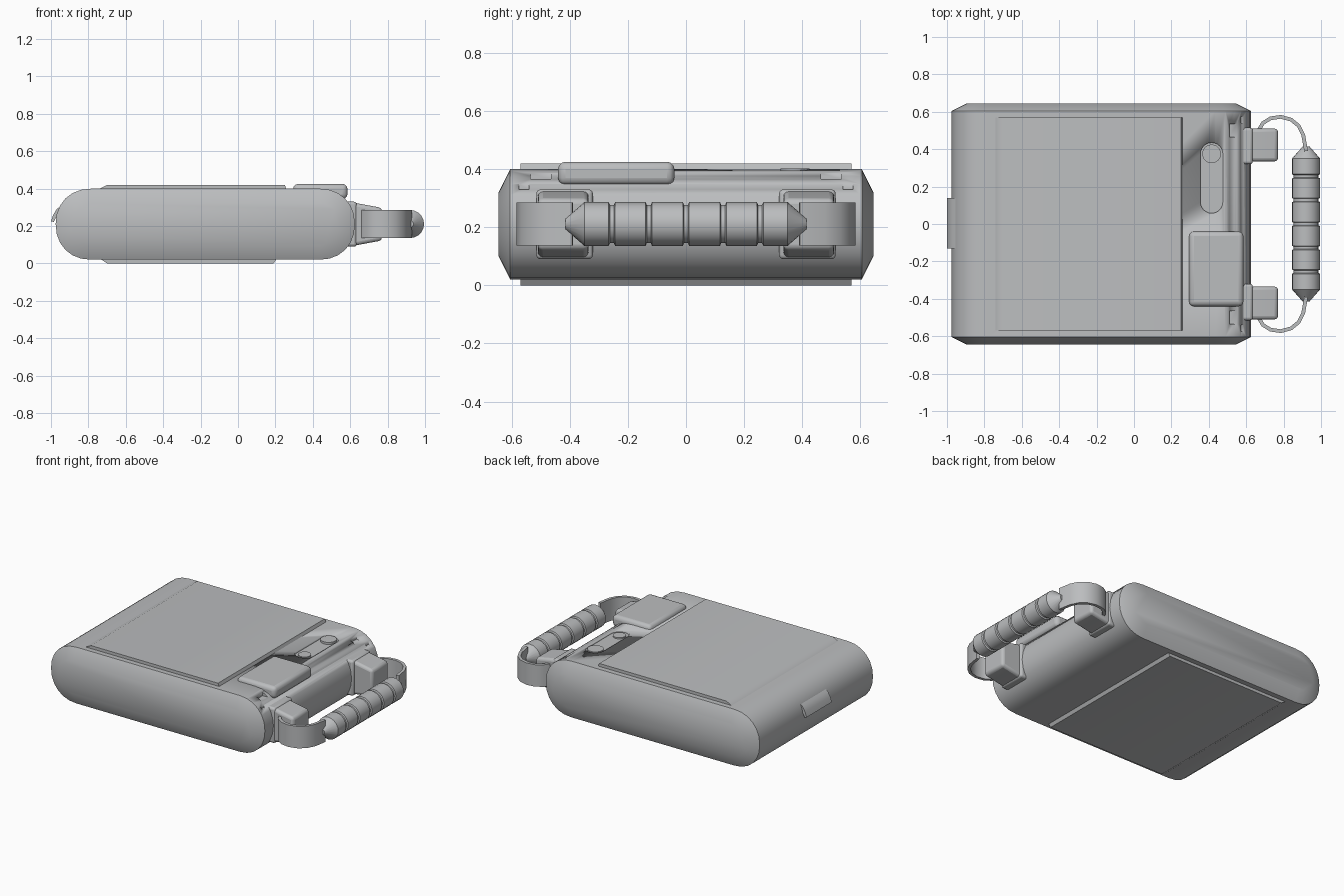
import bpy, bmesh, math
from mathutils import Vector

cube = bpy.data.objects.get("Cube")
if cube:
    bpy.data.objects.remove(cube, do_unlink=True)

grey = bpy.data.materials.new("light_grey")
grey.use_nodes = True
COLOUR = (0.5, 0.51, 0.52, 1)
grey.diffuse_color = COLOUR
grey.node_tree.nodes["Principled BSDF"].inputs["Base Color"].default_value = COLOUR


def loft(name, rings, bevel=0, smooth=35):
    """Skin a list of equal-length point rings and cap both ends."""
    bm = bmesh.new()
    loops = [[bm.verts.new(p) for p in ring] for ring in rings]
    n = len(loops[0])
    for a, b in zip(loops, loops[1:]):
        for i in range(n):
            j = (i + 1) % n
            bm.faces.new((a[i], a[j], b[j], b[i]))
    bm.faces.new(loops[0][::-1])
    bm.faces.new(loops[-1])
    bmesh.ops.recalc_face_normals(bm, faces=bm.faces)
    mesh = bpy.data.meshes.new(name)
    bm.to_mesh(mesh)
    bm.free()
    obj = bpy.data.objects.new(name, mesh)
    bpy.context.collection.objects.link(obj)
    mesh.materials.append(grey)
    if bevel:
        mod = obj.modifiers.new("bevel", "BEVEL")
        mod.width, mod.segments, mod.limit_method = bevel, 3, "ANGLE"
        mod.angle_limit = math.radians(40)
    bpy.ops.object.select_all(action="DESELECT")
    obj.select_set(True)
    bpy.context.view_layer.objects.active = obj
    bpy.ops.object.shade_smooth_by_angle(angle=math.radians(smooth))
    return obj


def prism_y(name, pts, y0, y1, **kw):
    """Extrude an (x, z) profile along y."""
    return loft(name, [[(x, y, z) for x, z in pts] for y in (y0, y1)], **kw)


def prism_z(name, pts, z0, z1, **kw):
    """Extrude an (x, y) profile along z."""
    return loft(name, [[(x, y, z) for x, y in pts] for z in (z0, z1)], **kw)


def box(name, x, y, z, **kw):
    return prism_y(name, [(x[0], z[0]), (x[1], z[0]), (x[1], z[1]), (x[0], z[1])], *y, **kw)


def stadium(x0, x1, c, r, n=12, power=1.0, vertical=False):
    """Closed slot outline between centres x0 and x1."""
    pts = []
    for cx, start in ((x1, -math.pi / 2), (x0, math.pi / 2)):
        for i in range(n + 1):
            a = start + math.pi * i / n
            u, v = (math.copysign(abs(t) ** power, t) * r for t in (math.cos(a), math.sin(a)))
            pts.append((c + v, cx + u) if vertical else (cx + u, c + v))
    return pts


def circle(x, y, r, n=24):
    return [(x + r * math.cos(math.tau * i / n), y + r * math.sin(math.tau * i / n)) for i in range(n)]


def cut(target, cutter):
    cutter.hide_render = True
    cutter.hide_viewport = True
    mod = target.modifiers.new("cut", "BOOLEAN")
    mod.operation, mod.solver, mod.object = "DIFFERENCE", "EXACT", cutter


# Rounded case with chamfered flanks
rings = []
for y, r in ((-0.645, 0.11), (-0.605, 0.19), (0.605, 0.19), (0.645, 0.11)):
    rings.append([(x, y, z) for x, z in stadium(-0.785, 0.435, 0.21, r, power=0.93)])
case = loft("case", rings)

# Raised lid panel and base panel
prism_y("lid_panel", [(-0.75, 0.39), (0.262, 0.39), (0.25, 0.42), (-0.70, 0.42), (-0.74, 0.40)], -0.57, 0.57)
prism_y("base_panel", [(-0.74, 0.03), (0.21, 0.03), (0.19, 0), (-0.70, 0), (-0.73, 0.02)], -0.57, 0.57)

# Raised pad at the grip end
box("control_pad", (0.295, 0.585), (-0.44, -0.04), (0.345, 0.425), bevel=0.025)

# Sunken button slot with two buttons
cut(case, prism_z("slot_cutter", stadium(0.118, 0.375, 0.415, 0.06, vertical=True), 0.388, 0.45))
prism_z("large_button", circle(0.415, 0.375, 0.05), 0.37, 0.402)
prism_z("small_button", circle(0.415, 0.12, 0.04), 0.37, 0.396)

# Latch flap on the closed end
prism_y("latch_flap", [(-0.935, 0.315), (-0.97, 0.29), (-0.988, 0.26), (-1.0, 0.225),
                       (-0.985, 0.222), (-0.97, 0.25), (-0.945, 0.28)], -0.13, 0.14)

# Strap centreline, from bracket to grip
STRAP = [(0.665, 0.50), (0.69, 0.54), (0.73, 0.565), (0.785, 0.573), (0.84, 0.558),
         (0.88, 0.525), (0.905, 0.475), (0.92, 0.39)]

for side, label in ((1, "left"), (-1, "right")):
    # Notches in the shoulder of the case
    for k, (x, y, z) in enumerate((((0.51, 0.56), (0.465, 0.535), (0.365, 0.42)),
                                   ((0.572, 0.61), (0.54, 0.575), (0.33, 0.36)))):
        cut(case, box(f"{label}_notch_cutter_{k}", x, sorted(side * v for v in y), z))

    # Handle bracket with its base flange
    prism_y(f"{label}_bracket", [(0.54, 0.325), (0.62, 0.325), (0.77, 0.297), (0.77, 0.123),
                                 (0.62, 0.095), (0.54, 0.095)], side * 0.335, side * 0.51, bevel=0.018)
    box(f"{label}_bracket_flange", (0.54, 0.635), sorted((side * 0.32, side * 0.515)), (0.09, 0.33), bevel=0.015)

    # Flat strap with constant thickness
    outer, inner = [], []
    for i, p in enumerate(STRAP):
        a, b = STRAP[max(i - 1, 0)], STRAP[min(i + 1, len(STRAP) - 1)]
        t = (Vector(b) - Vector(a)).normalized() * 0.01
        outer.append((p[0] - t.y, side * (p[1] + t.x)))
        inner.append((p[0] + t.y, side * (p[1] - t.x)))
    prism_z(f"{label}_strap", outer + inner[::-1], 0.137, 0.285)

# Grip with tapered ends and pressed rings
stations = [(-0.415, 0.018), (-0.35, 0.075)]
for y in (-0.255, -0.128, 0, 0.128, 0.255):
    stations += [(y - 0.011, 0.075), (y - 0.007, 0.066), (y + 0.007, 0.066), (y + 0.011, 0.075)]
stations += [(0.35, 0.075), (0.415, 0.018)]
loft("grip", [[(x, y, z) for x, z in circle(0.92, 0.211, r, 20)] for y, r in stations], smooth=30)
